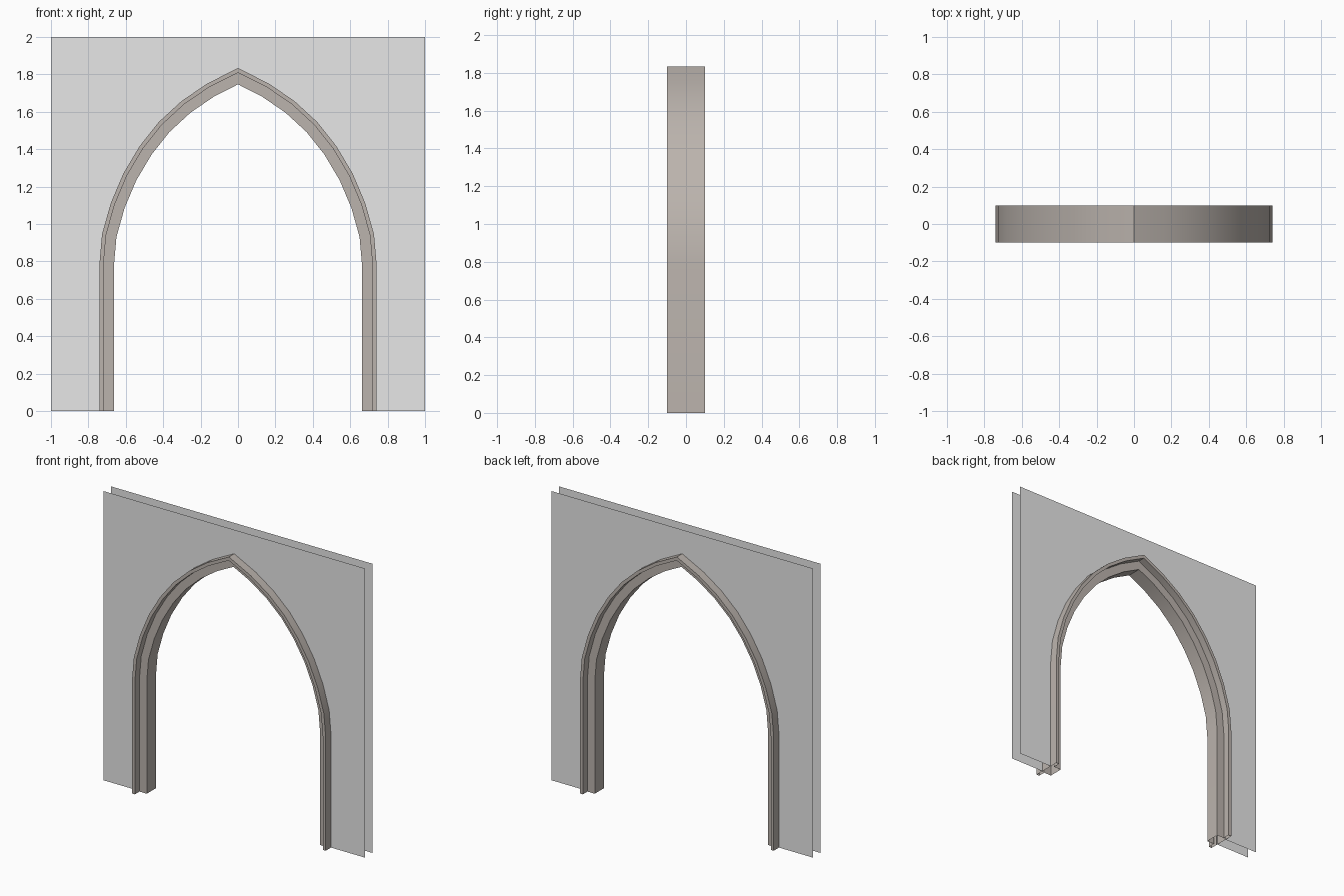
import bpy, bmesh, math
from mathutils import Vector

if "Cube" in bpy.data.objects:
    bpy.data.objects.remove(bpy.data.objects["Cube"])

# Right half of the arch's outer line, from the floor up to the point
HALF = [(.741, 0), (.741, .785), (.727, .945), (.68, 1.112), (.613, 1.27),
        (.526, 1.416), (.424, 1.545), (.302, 1.657), (.166, 1.75), (0, 1.834)]
PATH = [Vector(p) for p in HALF] + [Vector((-x, z)) for x, z in reversed(HALF[:-1])]

# Moulding cross-section: (distance inward from the outer line, y)
SECTION = [(0, -.1), (0, .1), (.022, .1), (.022, .05),
           (.078, .05), (.078, -.05), (.022, -.05), (.022, -.1)]


def material(name, colour):
    m = bpy.data.materials.new(name)
    m.diffuse_color = (*colour, 1)
    m.use_nodes = True
    m.node_tree.nodes["Principled BSDF"].inputs["Base Color"].default_value = m.diffuse_color
    return m


def inset(path, d):
    """Mitred offset of the path towards the opening."""
    out = []
    for i, p in enumerate(path):
        dirs = []
        if i > 0:
            dirs.append((p - path[i - 1]).normalized())
        if i < len(path) - 1:
            dirs.append((path[i + 1] - p).normalized())
        normals = [Vector((-t.y, t.x)) for t in dirs]
        n = sum(normals, Vector((0, 0))).normalized()
        out.append(p + n * d / n.dot(normals[0]))
    return out


def finish(bm, name, mat):
    me = bpy.data.meshes.new(name)
    bm.to_mesh(me)
    bm.free()
    ob = bpy.data.objects.new(name, me)
    bpy.context.collection.objects.link(ob)
    me.materials.append(mat)
    return ob


stone = material("warm_stone", (.50, .455, .42))
plaster = material("pale_plaster", (.8, .8, .8))

# Arch moulding: section swept along the path, open at the feet
bm = bmesh.new()
rails = [[bm.verts.new((p.x, y, p.y)) for p in inset(PATH, d)] for d, y in SECTION]
for a, b in zip(rails, rails[1:] + rails[:1]):
    for i in range(len(PATH) - 1):
        bm.faces.new((a[i], a[i + 1], b[i + 1], b[i]))
bmesh.ops.recalc_face_normals(bm, faces=bm.faces)
frame = finish(bm, "arch_moulding", stone)
bpy.ops.object.select_all(action='DESELECT')
frame.select_set(True)
bpy.context.view_layer.objects.active = frame
bpy.ops.object.shade_smooth_by_angle(angle=math.radians(30))

# Thin wall skins in front and behind, cut out around the arch
for name, y in (("front_wall", -.042), ("back_wall", .042)):
    bm = bmesh.new()
    outline = [(-1, 0), (-1, 2), (1, 2), (1, 0)] + [tuple(p) for p in inset(PATH, .005)]
    face = bm.faces.new([bm.verts.new((x, y, z)) for x, z in outline])
    face.normal_update()
    if face.normal.y * y < 0:
        face.normal_flip()
    bmesh.ops.triangulate(bm, faces=[face])
    finish(bm, name, plaster)
